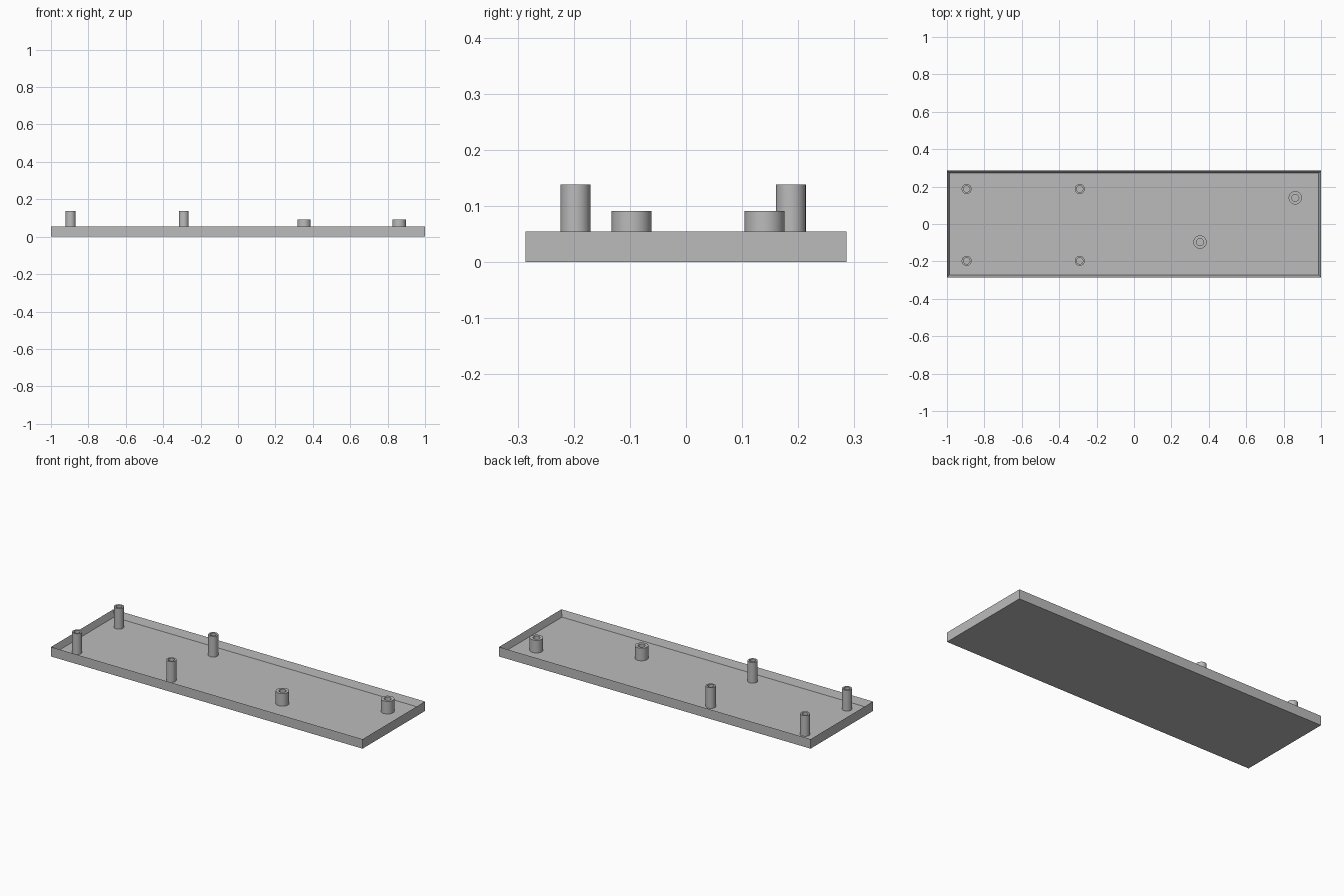
import bpy
import bmesh
from math import cos, sin, tau

cube = bpy.data.objects.get("Cube")
if cube:
    bpy.data.objects.remove(cube, do_unlink=True)

grey = bpy.data.materials.new("plain grey")
grey.use_nodes = True
colour = (0.5, 0.5, 0.5, 1)
grey.diffuse_color = colour
grey.node_tree.nodes["Principled BSDF"].inputs["Base Color"].default_value = colour

LENGTH, WIDTH, HEIGHT = 2.0, 0.572, 0.055
WALL = 0.018
FLOOR = 0.018


def finish(bm, name):
    bmesh.ops.recalc_face_normals(bm, faces=bm.faces)
    mesh = bpy.data.meshes.new(name)
    bm.to_mesh(mesh)
    bm.free()
    mesh.materials.append(grey)
    obj = bpy.data.objects.new(name, mesh)
    bpy.context.collection.objects.link(obj)
    return obj


# Open tray: a box whose top is inset and pushed down to the floor
def tray():
    bm = bmesh.new()
    bmesh.ops.create_cube(bm, size=1)
    for v in bm.verts:
        v.co.x *= LENGTH
        v.co.y *= WIDTH
        v.co.z = (v.co.z + 0.5) * HEIGHT
    top = max(bm.faces, key=lambda f: f.calc_center_median().z)
    bmesh.ops.inset_region(bm, faces=[top], thickness=WALL)
    for v in top.verts:
        v.co.z = FLOOR
    finish(bm, "tray")


# Hollow standoff: a tube standing on the tray floor
def standoff(name, x, y, outer, inner, top, sides=48):
    bm = bmesh.new()
    profile = [(outer, FLOOR), (outer, top), (inner, top), (inner, FLOOR)]
    rings = [[bm.verts.new((x + r * cos(tau * i / sides), y + r * sin(tau * i / sides), z))
              for i in range(sides)] for r, z in profile]
    for a, b in zip(rings, rings[1:]):
        for i in range(sides):
            j = (i + 1) % sides
            bm.faces.new((a[i], a[j], b[j], b[i]))
    obj = finish(bm, name)
    bpy.ops.object.select_all(action="DESELECT")
    obj.select_set(True)
    bpy.context.view_layer.objects.active = obj
    bpy.ops.object.shade_smooth_by_angle()


tray()

# Four tall board posts
for side, x in (("outer", -0.895), ("inner", -0.29)):
    for end, y in (("front", -0.197), ("back", 0.187)):
        standoff(f"{end}_{side}_tall_post", x, y, 0.0265, 0.017, 0.138)

# Two short wide posts
standoff("front_short_post", 0.353, -0.097, 0.0355, 0.019, 0.091)
standoff("back_short_post", 0.862, 0.14, 0.0355, 0.019, 0.091)
